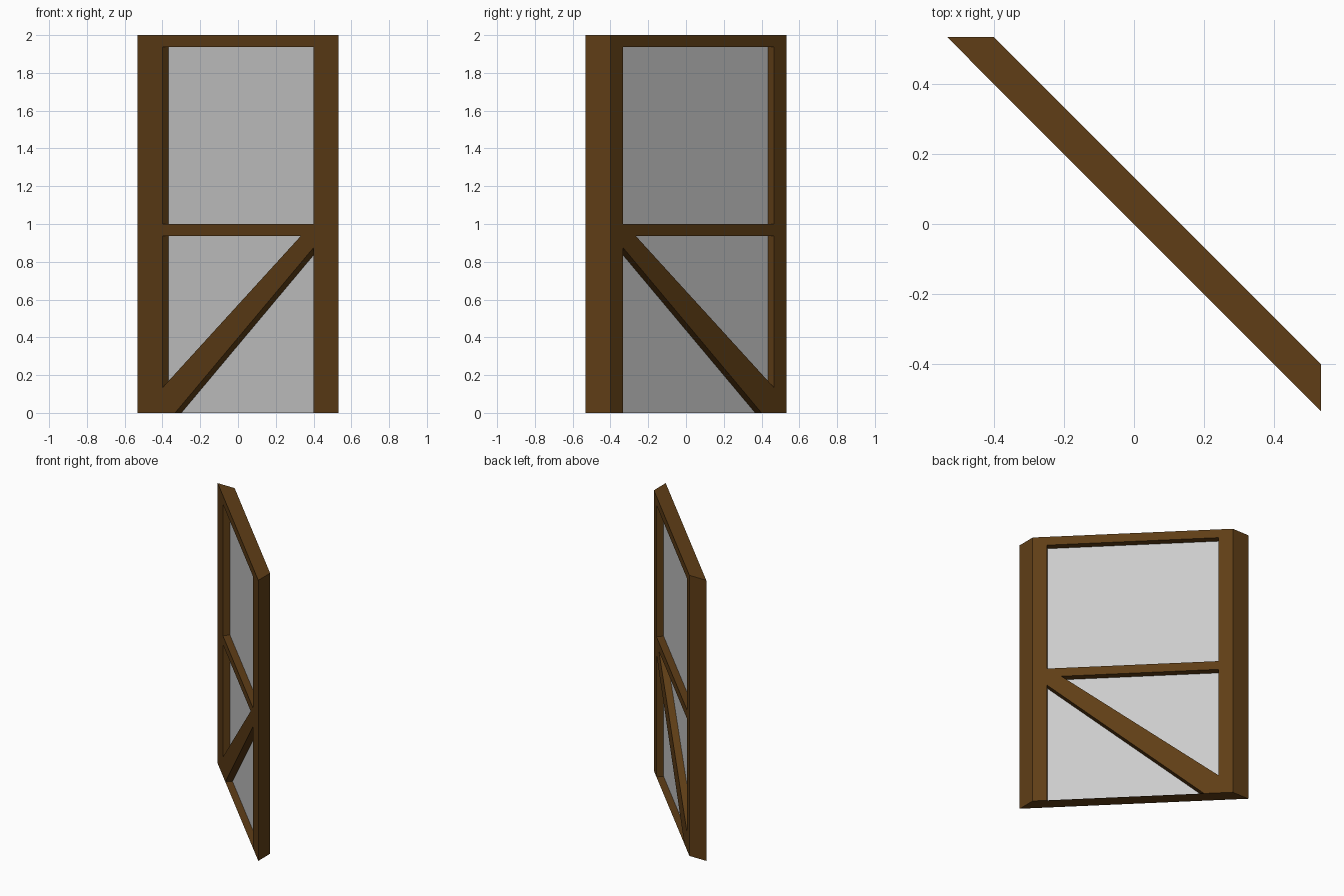
import bpy, bmesh

if "Cube" in bpy.data.objects:
    bpy.data.objects.remove(bpy.data.objects["Cube"])

D = 1 / 15        # half-step of the diagonal thickness in x and y
OUT = 8 / 15      # outer half width along x
IN = 0.4          # inner half width along x
RAIL = 0.0625     # rail height
TOP = 2.0

wood = bpy.data.materials.new("brown_wood")
wood.diffuse_color = (0.115, 0.048, 0.008, 1)
wood.use_nodes = True
wood.node_tree.nodes["Principled BSDF"].inputs["Base Color"].default_value = wood.diffuse_color


def place(x, z, d):
    # point on the diagonal panel: x along the front face, d into the depth
    return (x + d, -x + d, z)


def finish(name, bm, material):
    mesh = bpy.data.meshes.new(name)
    bm.to_mesh(mesh)
    bm.free()
    obj = bpy.data.objects.new(name, mesh)
    bpy.context.collection.objects.link(obj)
    if material:
        mesh.materials.append(material)
    return obj


def slab(name, front, back=None):
    # closed solid between a front outline and a back outline
    bm = bmesh.new()
    f = [bm.verts.new(place(x, z, 0)) for x, z in front]
    b = [bm.verts.new(place(x, z, D)) for x, z in (back or front)]
    bm.faces.new(f)
    bm.faces.new(b[::-1])
    for i in range(len(f)):
        j = (i + 1) % len(f)
        bm.faces.new((f[j], f[i], b[i], b[j]))
    bmesh.ops.recalc_face_normals(bm, faces=bm.faces)
    return finish(name, bm, wood)


def sheet(name, points, material=None):
    bm = bmesh.new()
    bm.faces.new([bm.verts.new(place(*p)) for p in points])
    return finish(name, bm, material)


def rect(x0, x1, z0, z1):
    return [(x0, z0), (x1, z0), (x1, z1), (x0, z1)]


# Side posts with mitred outer ends
for side, name in ((-1, "left_post"), (1, "right_post")):
    slab(name, rect(side * OUT, side * IN, 0, TOP),
         rect(side * (OUT - D), side * IN, 0, TOP))

# Top and middle rails
for z, name in ((TOP, "top_rail"), (1.0, "middle_rail")):
    slab(name, rect(-IN, IN, z - RAIL, z))

# Tapered diagonal brace
MID = 1.0 - RAIL
slab("diagonal_brace", [(-IN, 0), (-IN + D, 0), (IN, MID - RAIL),
                        (IN, MID), (IN - D, MID), (-IN, 2 * D)])

# Thin bottom sill, facing up
sheet("bottom_sill", [(-IN + D, 0, 0), (IN, 0, 0), (IN, 0, D), (-IN + D, 0, D)], wood)

# Grey panes in the middle of the thickness
panes = {
    "upper_pane": rect(-IN, IN, 1.0, TOP - RAIL),
    "lower_left_pane": [(-IN, 2 * D), (IN - D, MID), (-IN, MID)],
    "lower_right_pane": [(-IN + D, 0), (IN, 0), (IN, MID - RAIL)],
}
for name, outline in panes.items():
    sheet(name, [(x, z, D / 2) for x, z in outline])
